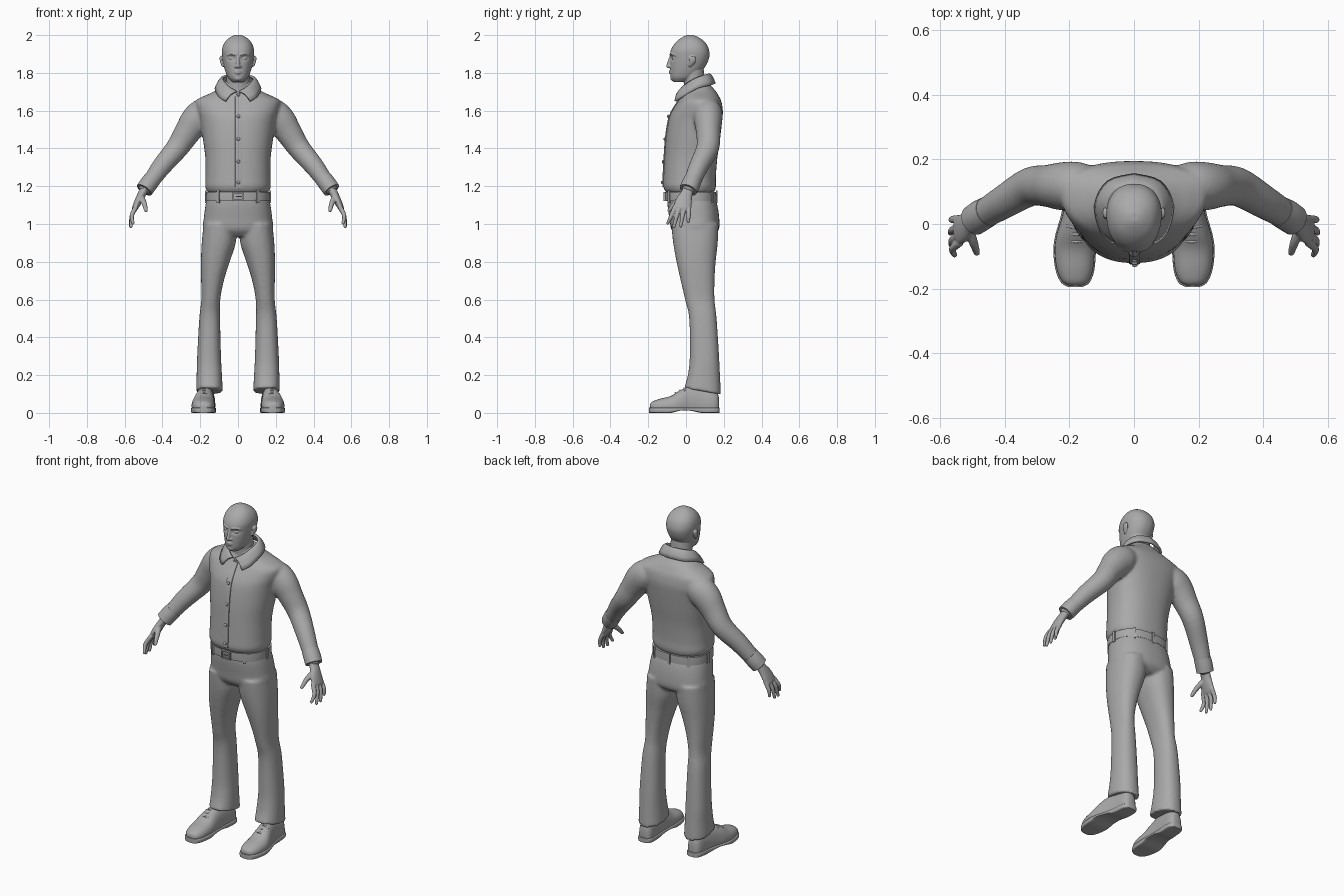
import bpy, bmesh, math
from mathutils import Vector, Matrix

grey = bpy.data.materials.new("plain_grey")
grey.diffuse_color = (0.4, 0.4, 0.4, 1)


def spline(rows, n=4):
    """Smooth interpolation through rows of numbers."""
    out = []
    for i in range(len(rows) - 1):
        p0, p1, p2, p3 = rows[max(i - 1, 0)], rows[i], rows[i + 1], rows[min(i + 2, len(rows) - 1)]
        for k in range(n):
            t = k / n
            out.append(tuple(0.5 * (2 * b + (c - a) * t + (2 * a - 5 * b + 4 * c - d) * t * t
                                    + (3 * b - a - 3 * c + d) * t ** 3)
                             for a, b, c, d in zip(p0, p1, p2, p3)))
    return out + [tuple(rows[-1])]


def skin(bm, rings):
    """Bridge rings of points into a closed body."""
    vs = [[bm.verts.new(p) for p in r] for r in rings]
    m = len(vs[0])
    for a, b in zip(vs, vs[1:]):
        for i in range(m):
            bm.faces.new((a[i], a[(i + 1) % m], b[(i + 1) % m], b[i]))
    bm.faces.new(vs[0])
    bm.faces.new(vs[-1])


def loft(bm, rows, power=2.3, axis="z", sides=(1,), seg=40, n=4):
    """Rows are (position, low, middle, high, centre x, half width)."""
    for sx in sides:
        rings = []
        for t, lo, mid, hi, xc, hw in spline(rows, n):
            ring = []
            for i in range(seg):
                a = 2 * math.pi * i / seg
                c, s = math.cos(a), math.sin(a)
                c = math.copysign(abs(c) ** (2 / power), c)
                s = math.copysign(abs(s) ** (2 / power), s)
                x, w = sx * (xc + hw * c), mid + s * (hi - mid if s > 0 else mid - lo)
                ring.append((x, w, t) if axis == "z" else (x, t, w))
            rings.append(ring)
        skin(bm, rings)


def tube(bm, rows, sides=(1,), seg=20, rounded=True):
    """Rows are (x, y, z, radius towards y, other radius)."""
    pts = spline(rows)
    for sx in sides:
        rings = []
        for k, p in enumerate(pts):
            t = (Vector(pts[min(k + 1, len(pts) - 1)][:3]) - Vector(pts[max(k - 1, 0)][:3])).normalized()
            ref = Vector((0, 1, 0)) if abs(t.y) < 0.9 else Vector((1, 0, 0))
            u = (ref - t * ref.dot(t)).normalized()
            v = t.cross(u)
            steps = [(0, 1)]
            if rounded and k == 0:
                steps = [(-0.9, 0.4), (-0.6, 0.8), (0, 1)]
            elif rounded and k == len(pts) - 1:
                steps = [(0, 1), (0.6, 0.8), (0.9, 0.4)]
            for off, sc in steps:
                ring = []
                for i in range(seg):
                    a = 2 * math.pi * i / seg
                    q = Vector(p[:3]) + t * off * min(p[3], p[4]) + \
                        (u * math.cos(a) * p[3] + v * math.sin(a) * p[4]) * sc
                    ring.append((sx * q.x, q.y, q.z))
                rings.append(ring)
        skin(bm, rings)


def blob(bm, loc, size, sides=(1, -1)):
    for sx in sides:
        m = Matrix.Translation((sx * loc[0], loc[1], loc[2])) @ Matrix.Diagonal((*size, 1))
        bmesh.ops.create_uvsphere(bm, u_segments=20, v_segments=12, radius=1, matrix=m)


def box(bm, loc, size, angle=0):
    m = Matrix.Translation(loc) @ Matrix.Rotation(angle, 4, "Z") @ Matrix.Diagonal((*size, 1))
    bmesh.ops.create_cube(bm, size=1, matrix=m)


def finish(name, bm, voxel=0, smooth=3):
    bmesh.ops.recalc_face_normals(bm, faces=bm.faces)
    me = bpy.data.meshes.new(name)
    bm.to_mesh(me)
    bm.free()
    me.materials.append(grey)
    ob = bpy.data.objects.new(name, me)
    bpy.context.collection.objects.link(ob)
    bpy.ops.object.select_all(action="DESELECT")
    ob.select_set(True)
    bpy.context.view_layer.objects.active = ob
    bpy.ops.object.shade_smooth_by_angle(angle=math.radians(40))
    if voxel:  # fuse overlapping volumes into one soft skin
        r = ob.modifiers.new("fuse", "REMESH")
        r.mode, r.voxel_size, r.use_smooth_shade = "VOXEL", voxel, True
        s = ob.modifiers.new("soften", "SMOOTH")
        s.factor, s.iterations = 0.5, smooth
    return ob


BOTH = (1, -1)

# head, face and neck
bm = bmesh.new()
loft(bm, [(1.752, -.066, -.03, .02, 0, .03), (1.775, -.08, -.01, .05, 0, .053),
          (1.81, -.083, .01, .085, 0, .068), (1.85, -.083, .02, .112, 0, .078),
          (1.89, -.085, .03, .124, 0, .084), (1.92, -.08, .03, .122, 0, .085),
          (1.95, -.064, .03, .11, 0, .077), (1.975, -.04, .025, .087, 0, .06),
          (1.993, -.012, .022, .057, 0, .035), (2.001, .008, .022, .036, 0, .014)], 2.2, seg=64, n=6)
for v in bm.verts:  # eye sockets
    if v.co.y < 0:
        d = ((abs(v.co.x) - .034) / .02) ** 2 + ((v.co.z - 1.878) / .013) ** 2
        v.co.y += .013 * math.exp(-d)
tube(bm, [(0, .05, 1.64, .062, .066), (0, .047, 1.72, .056, .062), (0, .04, 1.81, .055, .062)], seg=32)
tube(bm, [(0, -.08, 1.885, .007, .008), (0, -.089, 1.855, .01, .009), (0, -.092, 1.836, .012, .012)])
blob(bm, (.012, -.084, 1.833), (.008, .01, .007))
blob(bm, (.034, -.064, 1.877), (.014, .011, .008))
tube(bm, [(.012, -.082, 1.895, .007, .005), (.035, -.075, 1.9, .007, .005), (.055, -.058, 1.896, .006, .005)], BOTH)
for z, r in ((1.81, .004), (1.799, .005)):
    tube(bm, [(-.024, -.073, 1.804, .004, .002), (0, -.085, z, .006, r), (.024, -.073, 1.804, .004, .002)])
blob(bm, (0, -.07, 1.772), (.022, .013, .014), (1,))
tube(bm, [(.08, .02, 1.838, .009, .006), (.089, .033, 1.862, .018, .007), (.09, .035, 1.882, .016, .007)], BOTH)
finish("head", bm, .0035, 2)

# shirt body and sleeves
torso = [(1.165, -.103, .03, .148, 0, .158), (1.195, -.12, .03, .158, 0, .173), (1.25, -.119, .03, .158, 0, .172),
         (1.35, -.114, .04, .166, 0, .173), (1.45, -.107, .06, .18, 0, .186), (1.55, -.092, .085, .192, 0, .203),
         (1.6, -.073, .1, .195, 0, .22), (1.65, -.042, .1, .187, 0, .225), (1.675, -.026, .09, .175, 0, .185),
         (1.7, -.012, .08, .16, 0, .13), (1.73, -.002, .06, .135, 0, .088), (1.755, .005, .05, .115, 0, .07)]
bm = bmesh.new()
loft(bm, torso, 2.3, seg=64)
tube(bm, [(.13, .115, 1.6, .065, .065), (.18, .117, 1.583, .076, .083), (.225, .117, 1.545, .074, .082),
          (.268, .118, 1.485, .065, .07), (.322, .115, 1.403, .06, .06), (.4, .07, 1.31, .052, .052),
          (.455, .037, 1.235, .046, .045), (.485, .019, 1.195, .042, .041)], BOTH, 32)
finish("shirt", bm, .009, 3)

# cuffs
bm = bmesh.new()
tube(bm, [(.452, .039, 1.24, .047, .046), (.475, .026, 1.21, .049, .047), (.496, .012, 1.18, .048, .046)],
     BOTH, 32, False)
finish("cuffs", bm)

# hands
bm = bmesh.new()
tube(bm, [(.485, .016, 1.195, .03, .024), (.508, .003, 1.16, .032, .022), (.528, -.012, 1.12, .044, .02),
          (.545, -.02, 1.085, .046, .016)], BOTH)
for by, ty, tx, tz in ((-.058, -.096, .556, 1.005), (-.033, -.064, .567, .987),
                       (-.008, -.028, .569, .989), (.016, .012, .564, 1.012)):
    tube(bm, [(.54, by, 1.09, .0125, .0125), (.562, (by + ty) / 2, 1.045, .0115, .0115),
              (tx, ty, tz, .0085, .0085)], BOTH, 14)
tube(bm, [(.512, -.02, 1.14, .018, .016), (.497, -.058, 1.11, .014, .014), (.487, -.09, 1.072, .009, .01)], BOTH, 14)
finish("hands", bm, .0035, 2)

# button placket and buttons follow the shirt front
front = spline(torso)


def front_y(z):
    return min(front, key=lambda r: abs(r[0] - z))[1]


bm = bmesh.new()
loft(bm, [(r[0], r[1] - .005, r[1], r[1] + .012, .002, .017) for r in torso[1:9]], 6, seg=24)
finish("placket", bm)
bm = bmesh.new()
for z in (1.685, 1.57, 1.45, 1.33, 1.22):
    blob(bm, (.002, front_y(z) - .006, z), (.009, .006, .009), (1,))
finish("buttons", bm)

# folded collar
top = spline([(.006, -.036, 1.7), (.05, -.012, 1.728), (.08, .05, 1.768), (.058, .1, 1.786), (0, .12, 1.792)])
low = spline([(.066, -.056, 1.65), (.1, -.022, 1.672), (.118, .06, 1.718), (.08, .13, 1.735), (0, .152, 1.742)])
bm = bmesh.new()
rows = [[bm.verts.new(Vector(a).lerp(Vector(b), t) + Vector((0, 0, .012 * math.sin(math.pi * t))))
         for a, b in zip(top, low)] for t in (0, .25, .5, .75, 1)]
for a, b in zip(rows, rows[1:]):
    for i in range(len(a) - 1):
        bm.faces.new((a[i], b[i], b[i + 1], a[i + 1]))
ob = finish("collar", bm)
m = ob.modifiers.new("mirror", "MIRROR")
m.use_clip = True
m = ob.modifiers.new("thickness", "SOLIDIFY")
m.thickness, m.offset = .012, 0

# trousers
bm = bmesh.new()
loft(bm, [(1.15, -.098, .035, .15, 0, .16), (1.1, -.098, .04, .166, 0, .172), (1.03, -.088, .05, .176, 0, .181),
          (.97, -.077, .05, .174, 0, .184), (.935, -.045, .05, .14, 0, .13)], 2.4, seg=64)
loft(bm, [(1.0, -.078, .05, .172, .095, .087), (.9, -.068, .05, .168, .102, .09), (.8, -.05, .05, .157, .12, .076),
          (.7, -.028, .06, .151, .135, .06), (.6, -.005, .07, .151, .144, .05), (.5, .017, .09, .162, .15, .055),
          (.3, .02, .1, .175, .153, .063), (.2, .01, .09, .18, .152, .067), (.115, -.01, .09, .185, .151, .071)],
     2.3, sides=BOTH)
for v in bm.verts:  # hems dip at the heel
    if v.co.z < .2:
        v.co.z -= (v.co.y - .085) * .18 * (.2 - v.co.z) / .085
finish("trousers", bm, .009, 3)

# belt, loops and buckle
bm = bmesh.new()
loft(bm, [(1.122, -.108, .035, .161, 0, .169), (1.145, -.109, .035, .161, 0, .169),
          (1.17, -.109, .035, .16, 0, .168)], 2.4, seg=64)
finish("belt", bm)
bm = bmesh.new()
for deg in (52, 128, 0, 180, 90, 236, 304):
    a = math.radians(deg)
    c, s = (math.copysign(abs(f(a)) ** (2 / 2.4), f(a)) for f in (math.cos, math.sin))
    box(bm, (.17 * c, .035 + s * (.127 if s > 0 else .145), 1.144), (.008, .016, .066), a)
finish("belt_loops", bm)
bm = bmesh.new()
for x in (-.026, .026):
    box(bm, (x, -.112, 1.146), (.007, .012, .046))
for z in (1.126, 1.166):
    box(bm, (0, -.112, z), (.059, .012, .007))
box(bm, (.008, -.114, 1.146), (.036, .008, .006))
finish("buckle", bm)

# shoes: uppers, soles and laces
plan = [(-.191, .182, .018, .045), (-.178, .182, .04, .06), (-.14, .183, .056, .074), (-.08, .184, .062, .09),
        (-.03, .181, .058, .12), (.02, .174, .05, .14), (.08, .167, .045, .14), (.14, .163, .043, .13),
        (.165, .162, .034, .11), (.174, .162, .02, .08)]
bm = bmesh.new()
loft(bm, [(y, .015, .032, h, x, w) for y, x, w, h in plan], 2.3, "y", BOTH, 32)
finish("shoe_uppers", bm)
bm = bmesh.new()
loft(bm, [(y * 1.02, .012 if -.04 < y < .05 else 0, .015, .028, x, w + .004) for y, x, w, h in plan],
     6, "y", BOTH, 32)
finish("shoe_soles", bm)
bm = bmesh.new()
for y, z in ((-.055, .106), (-.032, .119), (-.01, .13)):
    tube(bm, [(.153, y + .004, z - .012, .005, .004), (.18, y, z, .005, .004), (.207, y + .004, z - .012, .005, .004)],
         BOTH, 10)
finish("laces", bm)
